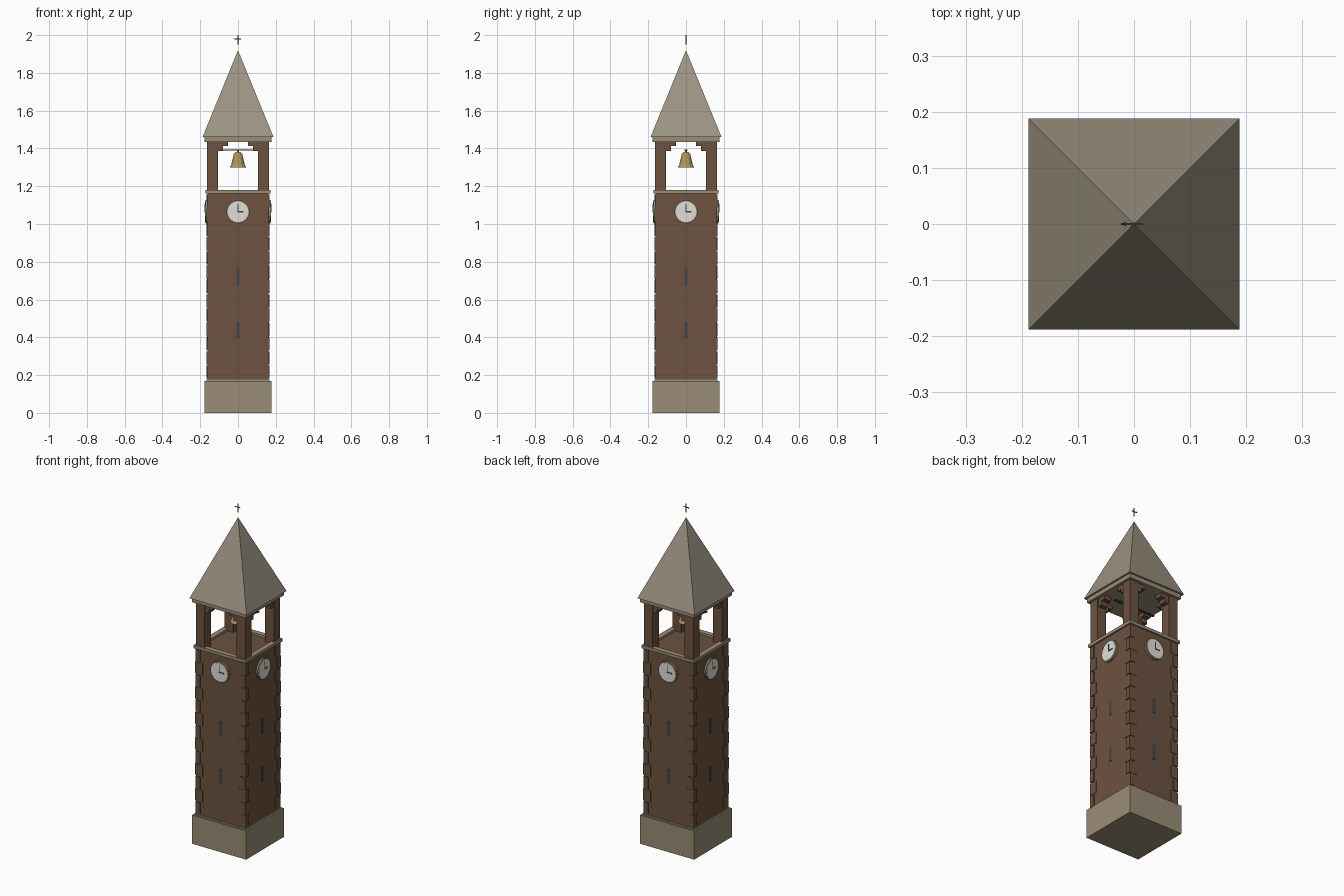
import bpy, bmesh
from math import pi
from mathutils import Matrix, Vector

if "Cube" in bpy.data.objects:
    bpy.data.objects.remove(bpy.data.objects["Cube"])


def material(name, rgb):
    m = bpy.data.materials.new(name)
    m.diffuse_color = (*rgb, 1)
    m.use_nodes = True
    m.node_tree.nodes["Principled BSDF"].inputs["Base Color"].default_value = m.diffuse_color
    return m


BRICK = material("brick", (0.15, 0.085, 0.05))
STONE = material("stone", (0.32, 0.27, 0.18))
SLATE = material("roof_tan", (0.33, 0.29, 0.22))
WHITE = material("dial_white", (0.75, 0.74, 0.69))
DARK = material("dark_metal", (0.05, 0.06, 0.08))
BRASS = material("brass", (0.42, 0.31, 0.12))


def box(bm, x0, x1, y0, y1, z0, z1):
    size = Vector((x1 - x0, y1 - y0, z1 - z0))
    mid = Vector((x0 + x1, y0 + y1, z0 + z1)) / 2
    bmesh.ops.create_cube(bm, size=1, matrix=Matrix.Translation(mid) @ Matrix.Diagonal((*size, 1)))


def cone(bm, r0, r1, depth, matrix, sides=16):
    bmesh.ops.create_cone(bm, cap_ends=True, segments=sides, radius1=r0, radius2=r1,
                          depth=depth, matrix=matrix)


def finish(name, bm, mat, four=False):
    # four=True repeats the part on all four sides of the tower
    if four:
        src = bm.verts[:] + bm.edges[:] + bm.faces[:]
        for k in (1, 2, 3):
            new = bmesh.ops.duplicate(bm, geom=src)["geom"]
            vs = [g for g in new if isinstance(g, bmesh.types.BMVert)]
            bmesh.ops.rotate(bm, verts=vs, cent=(0, 0, 0), matrix=Matrix.Rotation(k * pi / 2, 3, 'Z'))
    me = bpy.data.meshes.new(name)
    bm.to_mesh(me)
    bm.free()
    me.materials.append(mat)
    ob = bpy.data.objects.new(name, me)
    bpy.context.collection.objects.link(ob)
    return ob


def boxes(name, mat, items, four=False):
    bm = bmesh.new()
    for b in items:
        box(bm, *b)
    return finish(name, bm, mat, four)


def slab(r, z0, z1):
    return (-r, r, -r, r, z0, z1)


# plinth and shaft
boxes("plinth", STONE, [slab(0.178, 0, 0.17)])
boxes("plinth_cap", STONE, [slab(0.168, 0.17, 0.178)])
boxes("shaft", BRICK, [slab(0.162, 0.17, 1.167)])

# corner quoins, alternating long and short
n, z0, step = 13, 0.178, 0.0755
quoins = []
for i in range(n):
    a, b = ((0.05, 0.03), (0.03, 0.05))[i % 2]
    e, f = ((0.167, 0.164), (0.164, 0.167))[i % 2]
    z = z0 + i * step
    quoins.append((e - a, e, -f, -f + b, z + 0.003, z + step - 0.003))
boxes("quoins", BRICK, quoins, True)

# slit windows
boxes("slit_windows", DARK, [(-0.009, 0.009, -0.1645, -0.155, z, z + 0.087) for z in (0.395, 0.678)], True)

# clocks: rim, dial and hands
for name, mat, r, y in (("clock_rims", STONE, 0.062, 0.172), ("clock_dials", WHITE, 0.055, 0.175)):
    bm = bmesh.new()
    cone(bm, r, r, y - 0.15, Matrix.Translation((0, -(y + 0.15) / 2, 1.065)) @ Matrix.Rotation(pi / 2, 4, 'X'))
    finish(name, bm, mat, True)
boxes("clock_hands", DARK, [(-0.002, 0.002, -0.177, -0.174, 1.062, 1.105),
                            (-0.003, 0.030, -0.177, -0.174, 1.062, 1.068)], True)

# ledge ring around the belfry floor
boxes("belfry_ledge", STONE, [(-0.172, 0.142, -0.172, -0.142, 1.162, 1.18)], True)

# belfry posts and stepped corbels
boxes("belfry_posts", BRICK, [(0.105, 0.163, -0.163, -0.105, 1.165, 1.437)], True)
corbels = []
for s in (-1, 1):
    for x, z in ((0.08, 1.387), (0.053, 1.412)):
        lo, hi = sorted((s * x, s * 0.11))
        corbels.append((lo, hi, -0.158, -0.115, z, 1.437 if x < 0.06 else 1.412))
boxes("belfry_corbels", BRICK, corbels, True)

# bell hung from a bar
boxes("bell_bar", DARK, [(-0.135, 0.135, -0.008, 0.008, 1.388, 1.394)])
bm = bmesh.new()
cone(bm, 0.043, 0.036, 0.012, Matrix.Translation((0, 0, 1.306)), 12)
cone(bm, 0.036, 0.022, 0.06, Matrix.Translation((0, 0, 1.342)), 12)
cone(bm, 0.022, 0.014, 0.008, Matrix.Translation((0, 0, 1.376)), 12)
cone(bm, 0.004, 0.004, 0.012, Matrix.Translation((0, 0, 1.384)), 8)
finish("bell", bm, BRASS)

# eaves and pyramid roof
boxes("eaves", STONE, [slab(0.177, 1.435, 1.46)])
bm = bmesh.new()
cone(bm, 0.188 * 2 ** 0.5, 0, 0.46, Matrix.Translation((0, 0, 1.69)) @ Matrix.Rotation(pi / 4, 4, 'Z'), 4)
finish("roof", bm, SLATE)

# weather vane
bm = bmesh.new()
cone(bm, 0.001, 0.001, 0.05, Matrix.Translation((0, 0, 1.93)), 6)
cone(bm, 0.003, 0.003, 0.05, Matrix.Translation((0, 0, 1.975)), 6)
box(bm, -0.015, 0.015, -0.0015, 0.0015, 1.978, 1.982)
cone(bm, 0.004, 0, 0.011, Matrix.Translation((-0.0195, 0, 1.98)) @ Matrix.Rotation(-pi / 2, 4, 'Y'), 6)
finish("weather_vane", bm, DARK)
